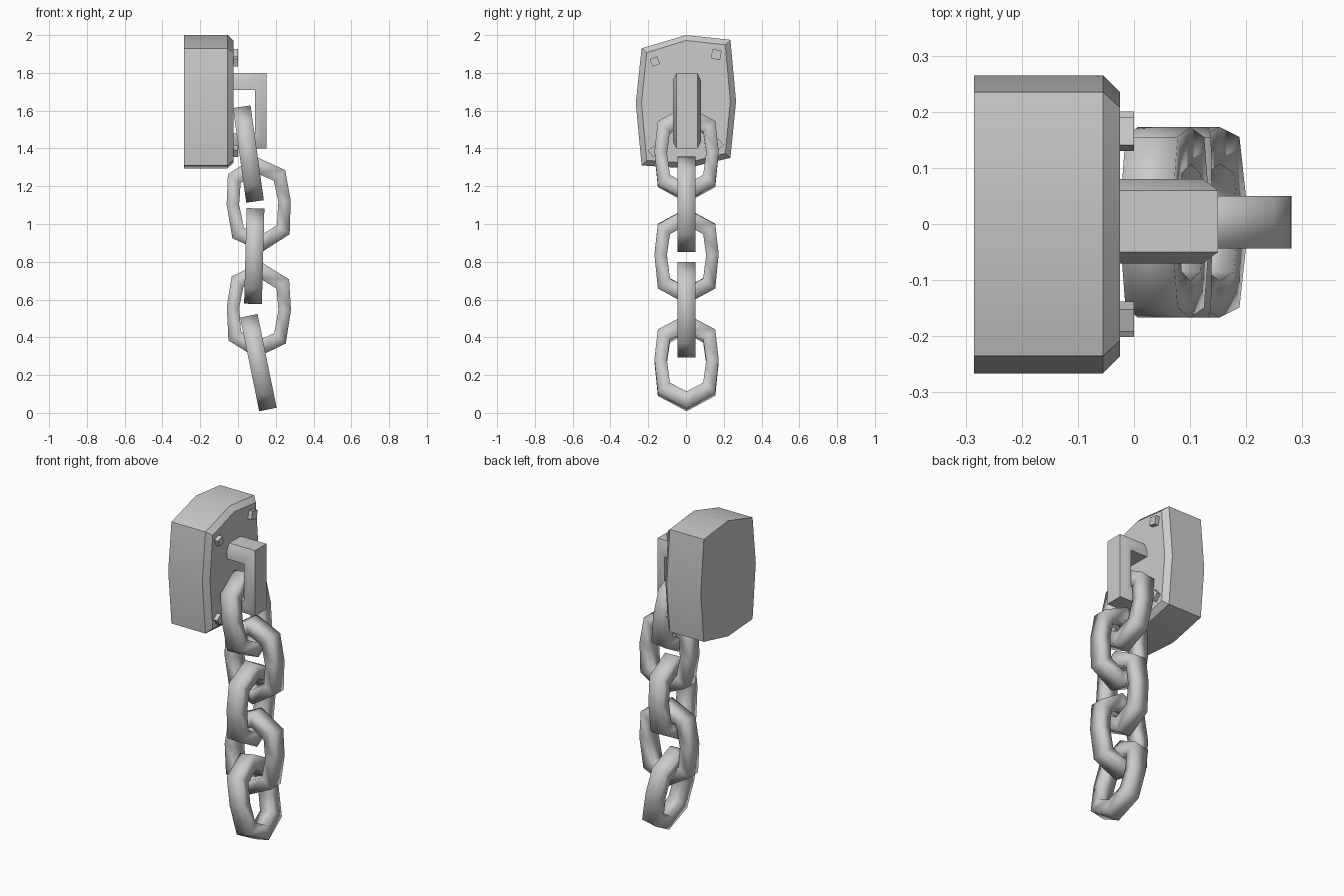
import bpy, bmesh
from math import radians
from mathutils import Vector, Matrix

if "Cube" in bpy.data.objects:
    bpy.data.objects.remove(bpy.data.objects["Cube"])


def finish(name, bm, angle=None):
    bmesh.ops.recalc_face_normals(bm, faces=bm.faces)
    me = bpy.data.meshes.new(name)
    bm.to_mesh(me)
    bm.free()
    ob = bpy.data.objects.new(name, me)
    bpy.context.collection.objects.link(ob)
    if angle:
        bpy.ops.object.select_all(action='DESELECT')
        ob.select_set(True)
        bpy.context.view_layer.objects.active = ob
        bpy.ops.object.shade_smooth_by_angle(angle=radians(angle))
    return ob


def skin(bm, rings, closed=False):
    """Bridge successive rings of points; cap the ends unless closed."""
    vs = [[bm.verts.new(p) for p in r] for r in rings]
    n = len(vs[0])
    for i in range(len(vs) if closed else len(vs) - 1):
        a, b = vs[i], vs[(i + 1) % len(vs)]
        for j in range(n):
            k = (j + 1) % n
            bm.faces.new((a[j], a[k], b[k], b[j]))
    if not closed:
        bm.faces.new(vs[0])
        bm.faces.new(vs[-1])


# wall plate: uneven octagon, chamfered on its front rim
outline = [(0, 2.0), (0.235, 1.975), (0.265, 1.65), (0.235, 1.35),
           (0.0, 1.295), (-0.235, 1.31), (-0.266, 1.64), (-0.235, 1.93)]


def plate_ring(x, s, sz):
    return [(x, y * s, 1.645 + (z - 1.645) * sz) for y, z in outline]


bm = bmesh.new()
skin(bm, [plate_ring(-0.285, 1, 1), plate_ring(-0.055, 1, 1),
          plate_ring(-0.025, 0.885, 0.92)])
finish("wall_plate", bm, 35)

# square bolt heads, each turned differently
for i, (y, z, size, turn) in enumerate([(-0.165, 1.86, 0.042, 20), (0.16, 1.897, 0.05, -12),
                                        (-0.17, 1.385, 0.045, 35), (0.165, 1.42, 0.05, 40)]):
    bm = bmesh.new()
    bmesh.ops.create_cube(bm, size=1, matrix=Matrix.Translation((-0.02, y, z))
                          @ Matrix.Rotation(radians(turn), 4, 'X')
                          @ Matrix.Diagonal((0.04, size, size, 1)))
    finish(f"bolt_{i + 1}", bm)

# staple: U-shaped bar with rounded outer edges
def staple_ring(corner):
    x, z, ix, iz = corner
    sec = [(-0.07, 1), (-0.07, 0.45), (-0.05, 0), (0.06, 0), (0.08, 0.45), (0.08, 1)]
    return [(x + (ix - x) * t, y, z + (iz - z) * t) for y, t in sec]


bm = bmesh.new()
skin(bm, [staple_ring(c) for c in [(-0.03, 1.8, -0.03, 1.71), (0.15, 1.8, 0.09, 1.71),
                                   (0.15, 1.4, 0.09, 1.48), (-0.03, 1.4, -0.03, 1.48)]])
finish("staple", bm, 50)

# chain links: eight-cornered loops of rectangular bar
outer = [(0, 0.253), (0.152, 0.17), (0.17, 0.01), (0.152, -0.17),
         (0, -0.253), (-0.152, -0.17), (-0.17, 0.01), (-0.152, 0.17)]
inner = [(0, 0.165), (0.088, 0.118), (0.104, 0.005), (0.088, -0.118),
         (0, -0.165), (-0.088, -0.118), (-0.104, 0.005), (-0.088, 0.118)]
links = [(0.055, 1.37, -8, True), (0.11, 1.105, -4, False), (0.086, 0.83, 1.5, True),
         (0.11, 0.545, 3, False), (0.108, 0.266, -11.5, True)]
for i, (x, z, tilt, side_on) in enumerate(links):
    m = Matrix.Translation((x, 0.003, z)) @ Matrix.Rotation(radians(tilt), 4, 'Y')
    if side_on:
        m = m @ Matrix.Rotation(radians(90), 4, 'Z')
    d = 0.047
    rings = []
    for (ou, ow), (iu, iw) in zip(outer, inner):
        rings.append([m @ Vector(p) for p in [(ou, -d, ow), (ou, d, ow), (iu, d, iw), (iu, -d, iw)]])
    bm = bmesh.new()
    skin(bm, rings, closed=True)
    finish(f"chain_link_{i + 1}", bm, 100)
